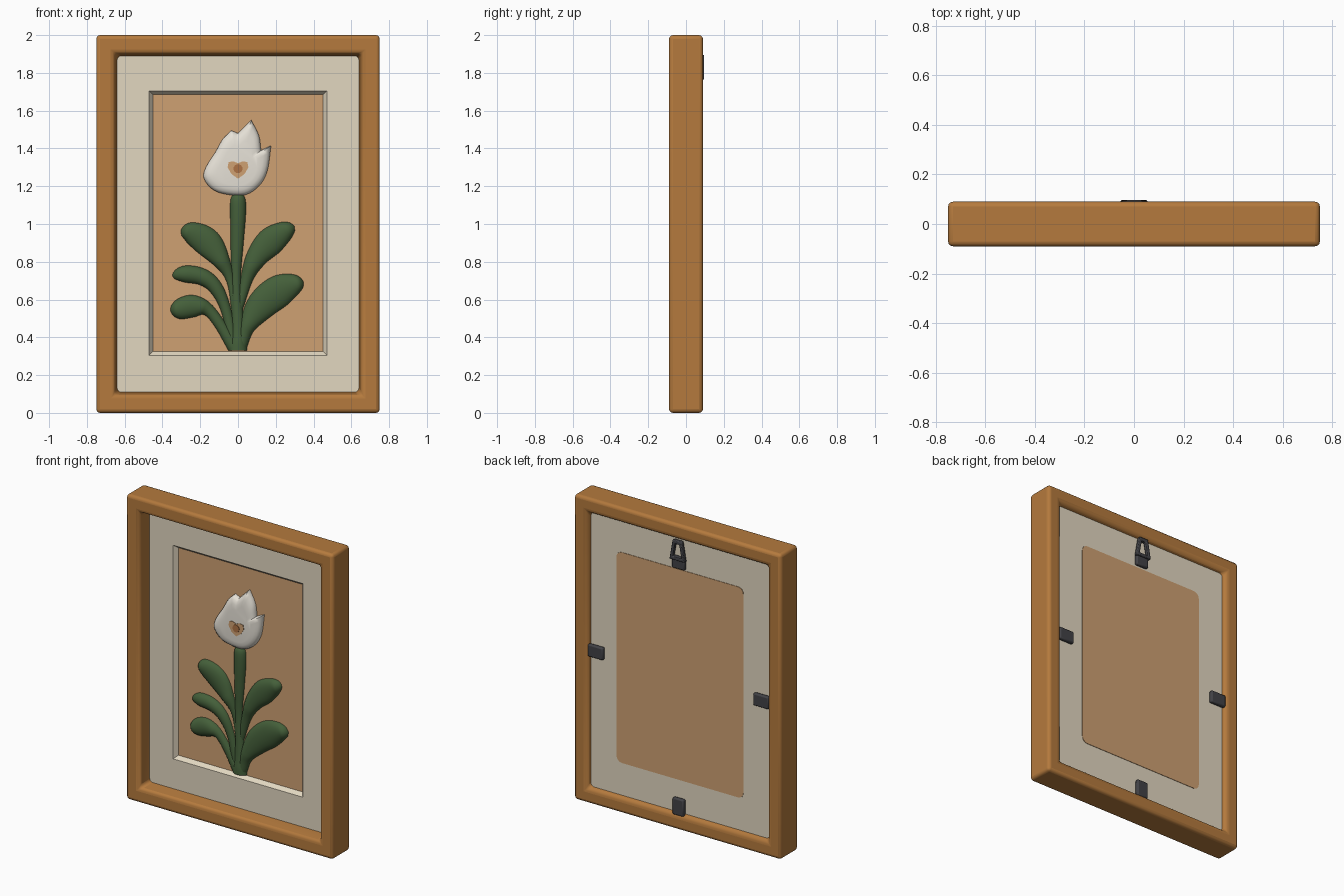
import bpy, bmesh, math
from mathutils import Vector

if "Cube" in bpy.data.objects:
    bpy.data.objects.remove(bpy.data.objects["Cube"])


def material(name, r, g, b):
    m = bpy.data.materials.new(name)
    m.diffuse_color = (r, g, b, 1)
    m.use_nodes = True
    m.node_tree.nodes["Principled BSDF"].inputs["Base Color"].default_value = m.diffuse_color
    return m


WOOD = material("wood_brown", 0.46, 0.195, 0.047)
CREAM = material("mat_cream", 0.76, 0.68, 0.53)
TAN = material("backing_tan", 0.62, 0.355, 0.17)
GREEN = material("leaf_green", 0.058, 0.115, 0.042)
WHITE = material("petal_white", 0.84, 0.80, 0.72)
CENTRE = material("centre_brown", 0.42, 0.17, 0.06)
METAL = material("dark_metal", 0.055, 0.055, 0.062)


def finish(name, bm, mat, bevel=0, segments=3, angle=35):
    bmesh.ops.remove_doubles(bm, verts=bm.verts, dist=1e-5)
    bmesh.ops.recalc_face_normals(bm, faces=bm.faces)
    me = bpy.data.meshes.new(name)
    bm.to_mesh(me)
    bm.free()
    me.materials.append(mat)
    me.shade_smooth()
    me.set_sharp_from_angle(angle=math.radians(angle))
    ob = bpy.data.objects.new(name, me)
    bpy.context.collection.objects.link(ob)
    if bevel:
        mod = ob.modifiers.new("soft_edges", 'BEVEL')
        mod.width, mod.segments = bevel, segments
        mod.limit_method, mod.angle_limit = 'ANGLE', math.radians(30)
    return ob


def bridge(bm, rings, closed=False):
    """Quads between successive rings of equal length."""
    rows = [[bm.verts.new(p) for p in r] for r in rings]
    n = len(rows[0])
    for i in range(len(rows) if closed else len(rows) - 1):
        a, b = rows[i], rows[(i + 1) % len(rows)]
        for j in range(n):
            k = (j + 1) % n
            bm.faces.new((a[j], a[k], b[k], b[j]))
    return rows


def rect_frame(name, profile, mat, **kw):
    """profile: (half width, bottom z, top z, y) loops, joined in a ring."""
    bm = bmesh.new()
    bridge(bm, [[(-x, y, a), (x, y, a), (x, y, b), (-x, y, b)]
                for x, a, b, y in profile], closed=True)
    return finish(name, bm, mat, **kw)


def plate(name, outline, y0, y1, mat, **kw):
    """Extrude an (x, z) outline from y0 to y1."""
    bm = bmesh.new()
    rows = bridge(bm, [[(x, y, z) for x, z in outline] for y in (y0, y1)])
    for r in rows:
        bm.faces.new(r)
    return finish(name, bm, mat, **kw)


def rect(cx, cz, w, h):
    return [(cx - w / 2, cz - h / 2), (cx + w / 2, cz - h / 2),
            (cx + w / 2, cz + h / 2), (cx - w / 2, cz + h / 2)]


def spline(points, steps=6):
    """Catmull-Rom samples through an open point list."""
    p = [Vector(q) for q in points]
    p = [p[0] * 2 - p[1]] + p + [p[-1] * 2 - p[-2]]
    out = []
    for i in range(1, len(p) - 2):
        a, b, c, d = p[i - 1:i + 3]
        for s in range(steps):
            t = s / steps
            out.append(0.5 * (2 * b + (c - a) * t + (2 * a - 5 * b + 4 * c - d) * t * t
                              + (3 * b - a - 3 * c + d) * t ** 3))
    return out + [p[-2]]


BASE = 0.03  # y of the relief's foot, just inside the backing


def leaf(name, points):
    """Puffy strip along (x, z, half width)."""
    path = spline([(x, z, w * w) for x, z, w in points])
    bm = bmesh.new()
    rings = []
    for i, q in enumerate(path):
        d = path[min(i + 1, len(path) - 1)] - path[max(i - 1, 0)]
        side = Vector((-d.y, d.x)).normalized()
        w = math.sqrt(max(0, q.z))
        h = min(0.04, w * 0.9)
        rings.append([(q.x + side.x * w * math.cos(t), BASE - h * math.sin(t),
                       q.y + side.y * w * math.cos(t))
                      for t in [math.pi * k / 10 for k in range(11)]])
    rows = bridge(bm, rings)
    bm.faces.new(rows[0])
    finish(name, bm, GREEN, angle=60)


# Wooden frame with sloping inner lip
rect_frame("frame", [(.75, 0, 2, -.09), (.75, 0, 2, .09), (.66, .09, 1.91, .09),
                     (.635, .115, 1.885, .03), (.655, .095, 1.905, -.09)],
           WOOD, bevel=.02)

# Cream mat with a chamfered window
rect_frame("mat", [(.65, .1, 1.9, 0), (.47, .305, 1.705, 0), (.45, .325, 1.685, .025),
                   (.45, .325, 1.685, .06), (.65, .1, 1.9, .06)], CREAM)

# Tan picture backing, and its rounded panel seen from behind
plate("picture_backing", rect(0, 1.005, .92, 1.38), .025, .058, TAN)
corner = .04
back = []
for sx, sz, a0 in ((1, 1, 0), (-1, 1, 90), (-1, -1, 180), (1, -1, 270)):
    for k in range(6):
        a = math.radians(a0 + 18 * k)
        back.append((sx * (.46 - corner) + corner * math.cos(a),
                     1.005 + sz * (.69 - corner) + corner * math.sin(a)))
plate("back_panel", back, .055, .063, TAN)

# Stem and leaves
leaf("stem", [(0, .33, .05), (0, .45, .036), (-.01, .7, .026), (-.005, .9, .035),
              (0, 1.05, .042), (0, 1.13, .04), (0, 1.17, 0)])
leaf("leaf_upper_left", [(-.01, .5, .02), (-.04, .7, .022), (-.085, .8, .045),
                         (-.16, .9, .075), (-.24, .95, .062), (-.305, .965, 0)])
leaf("leaf_upper_right", [(.005, .55, .02), (.05, .72, .035), (.1, .825, .058),
                          (.17, .905, .075), (.24, .957, .058), (.30, .99, 0)])
leaf("leaf_middle_left", [(-.02, .35, .03), (-.065, .55, .028), (-.12, .665, .038),
                          (-.19, .72, .045), (-.28, .735, .045), (-.35, .725, 0)])
leaf("leaf_lower_left", [(-.02, .345, .035), (-.1, .475, .03), (-.165, .55, .036),
                         (-.24, .565, .06), (-.31, .55, .055), (-.36, .545, 0)])
leaf("leaf_lower_right", [(.01, .345, .035), (.05, .46, .045), (.125, .57, .08),
                          (.21, .64, .087), (.285, .675, .065), (.35, .69, 0)])

# Tulip head: runs of outline between the sharp petal tips, domed to a plateau
runs = [[(.07, 1.55), (.03, 1.51), (0, 1.48)],
        [(0, 1.48), (-.035, 1.495)],
        [(-.035, 1.495), (-.08, 1.45), (-.12, 1.38), (-.17, 1.3), (-.18, 1.24),
         (-.13, 1.18), (-.05, 1.155), (.04, 1.155), (.11, 1.2), (.155, 1.28), (.175, 1.415)],
        [(.175, 1.415), (.122, 1.39)],
        [(.122, 1.39), (.11, 1.47), (.07, 1.55)]]
outline = [p for r in runs for p in spline(r, 4)[:-1]]
cx, cz, top = 0, 1.29, -.017
bm = bmesh.new()
rows = bridge(bm, [[(cx + (p.x - cx) * s, BASE + (top - BASE) * h, cz + (p.y - cz) * s)
                    for p in outline]
                   for s, h in ((1, 0), (1, .3), (.97, .58), (.9, .8), (.78, .94), (.62, 1))])
bm.faces.new(rows[0])
bm.faces.new(rows[-1])
finish("tulip_head", bm, WHITE, angle=60)

# Painted heart and dot on the tulip
heart = [(0, 1.24), (.035, 1.265), (.055, 1.3), (.05, 1.328), (.025, 1.332), (0, 1.322),
         (-.025, 1.332), (-.05, 1.328), (-.055, 1.3), (-.035, 1.265)]
plate("heart_patch", heart, top - .003, top + .003, TAN)
plate("centre_dot", [(.024 * math.cos(k * math.pi / 8), 1.293 + .024 * math.sin(k * math.pi / 8))
                     for k in range(16)], top - .006, top, CENTRE)

# Retaining clips at the sides and bottom of the back
for name, x, z, w, h in (("clip_left", -.6, 1, .11, .08), ("clip_right", .6, 1, .11, .08),
                         ("clip_bottom", 0, .145, .08, .11)):
    plate(name, rect(x, z, w, h), .058, .086, METAL, bevel=.008, segments=2)

# Hanger at the top: tab and tapered ring
plate("hanger_tab", rect(0, 1.745, .09, .08), .058, .084, METAL, bevel=.008, segments=2)
bm = bmesh.new()
bridge(bm, [[(-a, y, z0), (a, y, z0), (b, y, z1), (-b, y, z1)] for a, b, z0, z1, y in
            ((.055, .032, 1.765, 1.895, .07), (.032, .016, 1.785, 1.872, .07),
             (.032, .016, 1.785, 1.872, .096), (.055, .032, 1.765, 1.895, .096))], closed=True)
finish("hanger_ring", bm, METAL, bevel=.005, segments=2)
